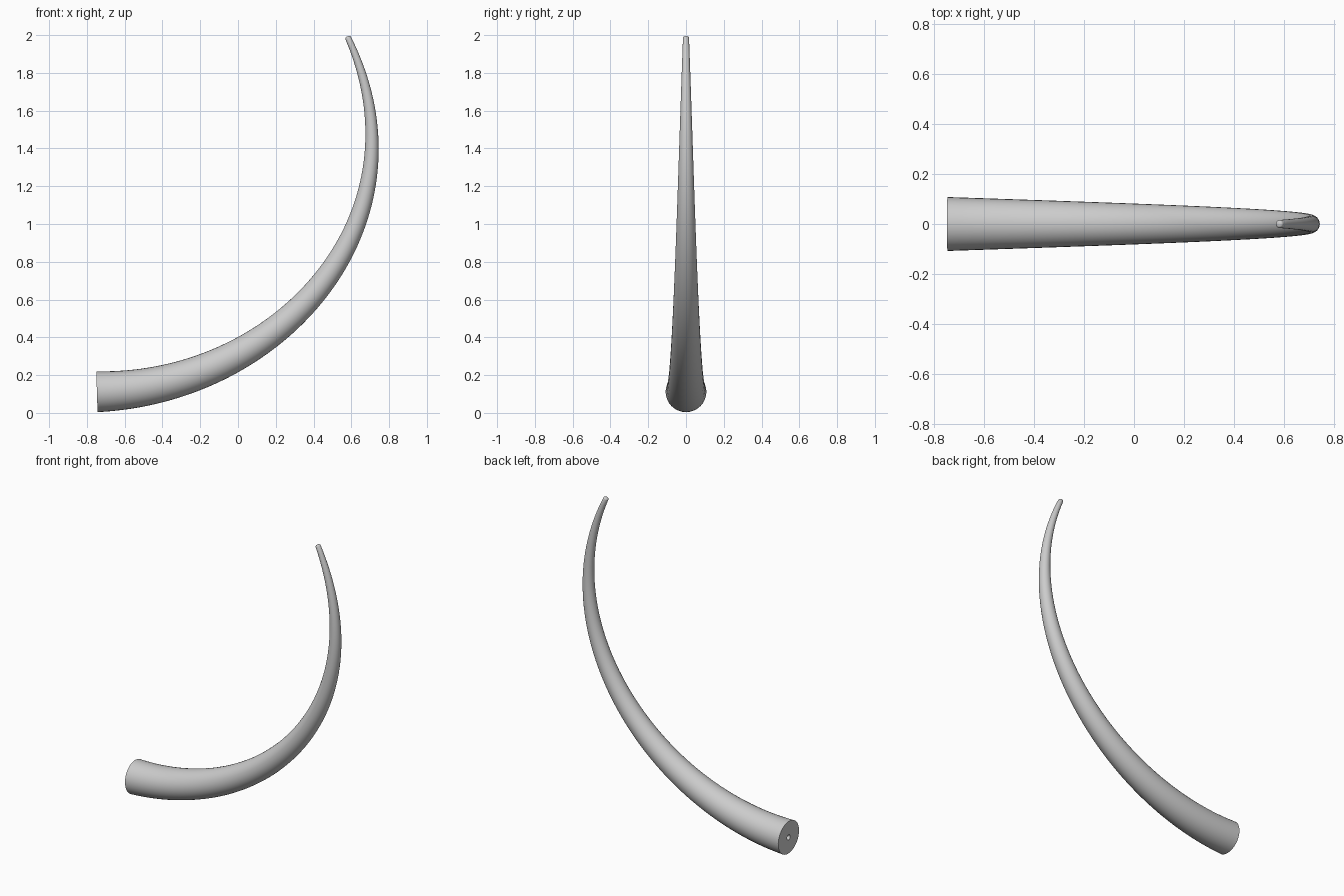
import bpy, bmesh, math
from mathutils import Vector
from mathutils.geometry import interpolate_bezier

if "Cube" in bpy.data.objects:
    bpy.data.objects.remove(bpy.data.objects["Cube"], do_unlink=True)

SIDES = 32
BASE_R, TIP_R = 0.108, 0.016
HOLE_R, HOLE_DEPTH = 0.017, 0.15

# Centre line of the tusk
path = interpolate_bezier(Vector((-0.747, 0, 0.112)), Vector((0.25, 0, 0.13)),
                          Vector((1.022, 0, 1.04)), Vector((0.583, 0, 1.985)), 72)
lengths = [0.0]
for a, b in zip(path, path[1:]):
    lengths.append(lengths[-1] + (b - a).length)

bm = bmesh.new()


def ring(centre, tangent, radius):
    side = Vector((0, 1, 0))
    up = tangent.cross(side)
    angles = [math.tau * i / SIDES for i in range(SIDES)]
    return [bm.verts.new(centre + radius * (math.cos(t) * side + math.sin(t) * up)) for t in angles]


def bridge(a, b):
    for i in range(SIDES):
        j = (i + 1) % SIDES
        bm.faces.new((a[i], a[j], b[j], b[i]))


# Nerve hole in the root end, from its floor out to the rim
start = (path[1] - path[0]).normalized()
rings = [ring(path[0] + start * HOLE_DEPTH, start, HOLE_R), ring(path[0], start, HOLE_R)]

# Tapering body
for i, p in enumerate(path):
    tangent = (path[min(i + 1, len(path) - 1)] - path[max(i - 1, 0)]).normalized()
    rings.append(ring(p, tangent, BASE_R + (TIP_R - BASE_R) * lengths[i] / lengths[-1]))

# Rounded tip
for step in (1, 2, 3):
    t = step * math.pi / 8
    rings.append(ring(path[-1] + tangent * TIP_R * 0.6 * math.sin(t), tangent, TIP_R * math.cos(t)))

for a, b in zip(rings, rings[1:]):
    bridge(a, b)
bm.faces.new(rings[0])
bm.faces.new(rings[-1])
bmesh.ops.recalc_face_normals(bm, faces=bm.faces)

mesh = bpy.data.meshes.new("tusk")
bm.to_mesh(mesh)
bm.free()
tusk = bpy.data.objects.new("tusk", mesh)
bpy.context.collection.objects.link(tusk)

# Plain grey finish
grey = bpy.data.materials.new("light grey")
grey.use_nodes = True
grey.diffuse_color = (0.6, 0.6, 0.6, 1)
grey.node_tree.nodes["Principled BSDF"].inputs["Base Color"].default_value = grey.diffuse_color
mesh.materials.append(grey)

bpy.context.view_layer.objects.active = tusk
tusk.select_set(True)
bpy.ops.object.shade_smooth_by_angle(angle=math.radians(40))
